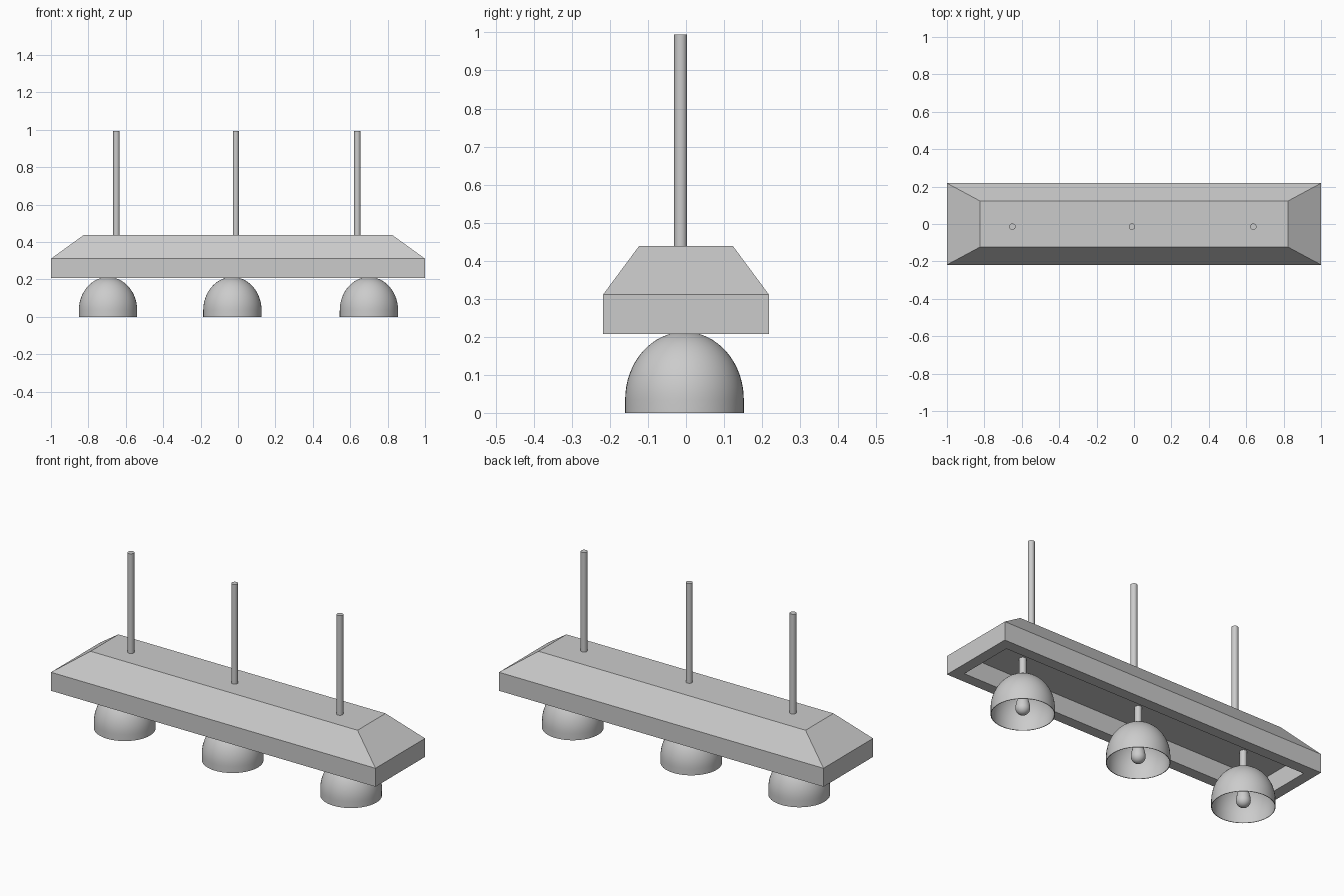
import bpy, bmesh, math

if "Cube" in bpy.data.objects:
    bpy.data.objects.remove(bpy.data.objects["Cube"])


def finish(name, bm, smooth=False):
    bmesh.ops.recalc_face_normals(bm, faces=bm.faces)
    mesh = bpy.data.meshes.new(name)
    bm.to_mesh(mesh)
    bm.free()
    obj = bpy.data.objects.new(name, mesh)
    bpy.context.collection.objects.link(obj)
    if smooth:
        bpy.ops.object.select_all(action='DESELECT')
        obj.select_set(True)
        bpy.context.view_layer.objects.active = obj
        bpy.ops.object.shade_smooth_by_angle(angle=math.radians(40))
    return obj


def rect_loft(name, sections):
    """Loft rectangles (half x, half y, z) and cap both ends."""
    bm = bmesh.new()
    rings = [[bm.verts.new((sx * hx, sy * hy, z))
              for sx, sy in ((-1, -1), (1, -1), (1, 1), (-1, 1))]
             for hx, hy, z in sections]
    for a, b in zip(rings, rings[1:]):
        for i in range(4):
            j = (i + 1) % 4
            bm.faces.new((a[i], a[j], b[j], b[i]))
    bm.faces.new(rings[0])
    bm.faces.new(rings[-1])
    return finish(name, bm)


def lathe(name, profile, x, y, steps=48):
    """Spin a (radius, z) profile about a vertical axis at x, y."""
    bm = bmesh.new()
    verts = [bm.verts.new((x + r, y, z)) for r, z in profile]
    edges = [bm.edges.new(p) for p in zip(verts, verts[1:])]
    bmesh.ops.spin(bm, geom=verts + edges, cent=(x, y, 0), axis=(0, 0, 1),
                   angle=math.tau, steps=steps)
    bmesh.ops.remove_doubles(bm, verts=bm.verts, dist=1e-5)
    return finish(name, bm, smooth=True)


def rod(name, x, y, r, z0, z1):
    return lathe(name, [(0, z0), (r, z0), (r, z1), (0, z1)], x, y, 24)


def dome_arc(r, height, base, count=16):
    """Quarter ellipse from the rim up to the apex."""
    return [(r * math.cos(i * math.pi / 2 / count),
             base + height * math.sin(i * math.pi / 2 / count))
            for i in range(count + 1)]


# Hipped housing with a flat recessed underside
rect_loft("housing", [
    (0.823, 0.123, 0.439), (1.0, 0.218, 0.311), (1.0, 0.218, 0.208),
    (0.94, 0.158, 0.208), (0.94, 0.158, 0.311)])

# Hanging rods
for i, x in enumerate((-0.65, -0.011, 0.638)):
    rod(f"hanging_rod_{i + 1}", x, -0.014, 0.017, 0.42, 0.994)

# Lamps: shade, stem and bulb
for i, x in enumerate((-0.695, -0.03, 0.70)):
    y = -0.004
    outer = [(0.156, 0.0)] + dome_arc(0.156, 0.178, 0.035)
    inner = [(0.153, 0.0)] + dome_arc(0.153, 0.175, 0.035)
    lathe(f"lamp_shade_{i + 1}", inner[::-1] + outer, x, y)
    rod(f"lamp_stem_{i + 1}", x, y, 0.018, 0.09, 0.33)
    bulb = [(0.036 * math.sin(a), 0.036 - 0.036 * math.cos(a))
            for a in (k * math.pi / 16 for k in range(10))]
    lathe(f"bulb_{i + 1}", bulb + [(0.034, 0.055), (0.028, 0.08),
                                   (0.02, 0.11), (0, 0.11)], x, y, 32)
